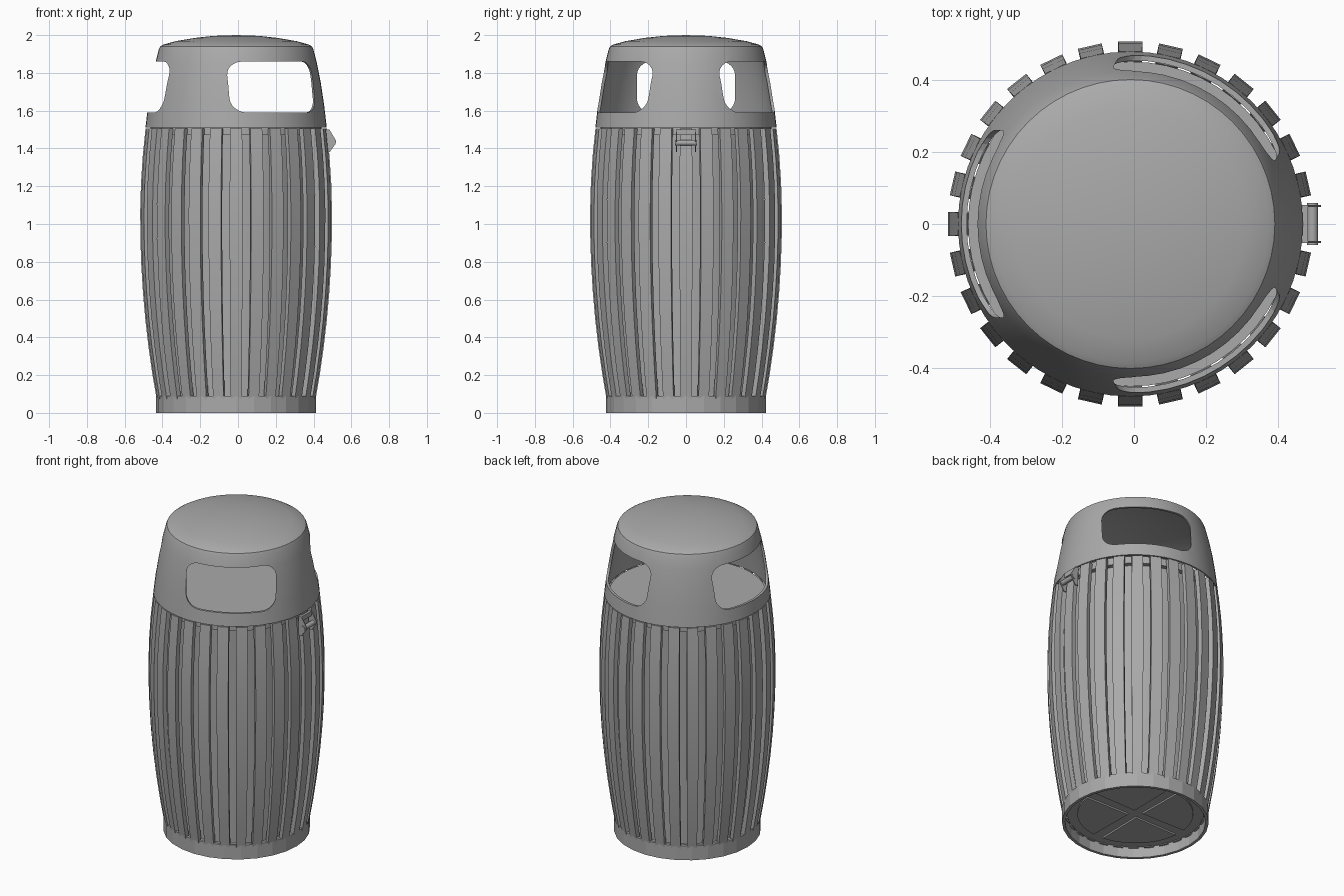
import bpy, bmesh
from math import sin, cos, pi, radians
from mathutils import Matrix, Vector

if "Cube" in bpy.data.objects:
    bpy.data.objects.remove(bpy.data.objects["Cube"])

CX = -0.01          # barrel axis, shifted to balance the latch
SLATS = 28

grey = bpy.data.materials.new("metal_grey")
grey.use_nodes = True
COLOUR = (0.4, 0.4, 0.4, 1)
grey.diffuse_color = COLOUR
grey.node_tree.nodes["Principled BSDF"].inputs["Base Color"].default_value = COLOUR


def finish(name, bm, angle=30, x=CX):
    bmesh.ops.remove_doubles(bm, verts=bm.verts, dist=1e-5)
    bmesh.ops.recalc_face_normals(bm, faces=bm.faces)
    mesh = bpy.data.meshes.new(name)
    bm.to_mesh(mesh)
    bm.free()
    mesh.materials.append(grey)
    ob = bpy.data.objects.new(name, mesh)
    bpy.context.collection.objects.link(ob)
    ob.location.x = x
    smooth(ob, angle)
    return ob


def smooth(ob, angle):
    bpy.ops.object.select_all(action='DESELECT')
    ob.select_set(True)
    bpy.context.view_layer.objects.active = ob
    if angle:
        bpy.ops.object.shade_smooth_by_angle(angle=radians(angle))


def lathe(name, profile, steps=56, closed=False, angle=30):
    """Turn (radius, height) points around the upright axis."""
    bm = bmesh.new()
    vs = [bm.verts.new((r, 0, z)) for r, z in profile]
    pairs = list(zip(vs, vs[1:])) + ([(vs[-1], vs[0])] if closed else [])
    edges = [bm.edges.new(p) for p in pairs]
    bmesh.ops.spin(bm, geom=vs + edges, cent=(0, 0, 0), axis=(0, 0, 1),
                   angle=2 * pi, steps=steps)
    return finish(name, bm, angle)


def prism(bm, outline, offset):
    """Extrude a flat outline by an offset into a closed solid."""
    a = [bm.verts.new(p) for p in outline]
    b = [bm.verts.new(Vector(p) + Vector(offset)) for p in outline]
    bm.faces.new(a)
    bm.faces.new(b[::-1])
    for i in range(len(a)):
        j = (i + 1) % len(a)
        bm.faces.new((a[i], b[i], b[j], a[j]))
    return a + b


# Domed lid shell
lid = lathe("lid", [(0, 2.0), (0.12, 1.996), (0.22, 1.985), (0.32, 1.968), (0.385, 1.95),
                    (0.402, 1.94), (0.409, 1.925), (0.428, 1.85), (0.448, 1.75),
                    (0.466, 1.63), (0.48, 1.51), (0.465, 1.51), (0.451, 1.63),
                    (0.433, 1.75), (0.413, 1.85), (0.394, 1.925), (0.3, 1.955), (0, 1.985)])

# Three rounded deposit openings cut through the lid wall
bm = bmesh.new()
HALF, LOW, HIGH, R = 0.26, 1.59, 1.86, 0.075
for k in range(3):
    outline = []
    for corner, (sy, cz) in enumerate(((1, HIGH - R), (-1, HIGH - R), (-1, LOW + R), (1, LOW + R))):
        for i in range(7):
            a = corner * pi / 2 + i * pi / 12
            outline.append((0.25, sy * (HALF - R) + R * cos(a), cz + R * sin(a)))
    vs = prism(bm, outline, (0.4, 0, 0))
    bmesh.ops.rotate(bm, verts=vs, matrix=Matrix.Rotation(radians(60 + 120 * k), 3, 'Z'))
cutter = finish("opening_cutter", bm, 0)
cutter.hide_render = True
mod = lid.modifiers.new("openings", 'BOOLEAN')
mod.operation = 'DIFFERENCE'
mod.solver = 'EXACT'
mod.object = cutter
smooth(lid, 0)
bpy.ops.object.modifier_apply(modifier=mod.name)
bpy.data.objects.remove(cutter)
smooth(lid, 30)

# Inner container with rim and flat cap
lathe("liner", [(0, 0.085), (0.38, 0.085), (0.402, 0.7), (0.422, 1.47),
                (0.452, 1.47), (0.452, 1.515), (0, 1.515)])

# Base ring and floor
lathe("base_ring", [(0.424, 0), (0.424, 0.09), (0.406, 0.09), (0.406, 0)],
      steps=SLATS, closed=True, angle=10)
lathe("floor", [(0, 0.085), (0.398, 0.085), (0.398, 0.065), (0, 0.065)])

# Four raised floor panels leaving a cross between them
bm = bmesh.new()
GAP, RAD = 0.03, 0.335
for k in range(4):
    outline = [(GAP, GAP, 0.055)]
    for i in range(11):
        a = radians(6 + 78 * i / 10)
        outline.append((RAD * cos(a), RAD * sin(a), 0.055))
    vs = prism(bm, outline, (0, 0, 0.012))
    bmesh.ops.rotate(bm, verts=vs, matrix=Matrix.Rotation(k * pi / 2, 3, 'Z'))
finish("floor_panels", bm, 0)


# Bowed slats around the barrel
def bow(z):
    """Outer radius of the barrel at a height."""
    t = z - 1.03
    return 0.508 - (0.095 if t < 0 else 0.125) * t * t


bm = bmesh.new()
ROWS, Z0, Z1 = 10, 0.06, 1.505
for k in range(SLATS):
    turn = Matrix.Rotation(2 * pi * k / SLATS, 3, 'Z')
    rows = []
    for i in range(ROWS + 1):
        z = Z0 + (Z1 - Z0) * i / ROWS
        r = bow(z)
        w = 0.034 * r / 0.508
        rows.append([bm.verts.new(turn @ Vector(p)) for p in
                     ((r, -w, z), (r, w, z), (r - 0.027, w, z), (r - 0.027, -w, z))])
    for lower, upper in zip(rows, rows[1:]):
        for i in range(4):
            j = (i + 1) % 4
            bm.faces.new((lower[i], lower[j], upper[j], upper[i]))
    bm.faces.new(rows[0][::-1])
    bm.faces.new(rows[-1])
finish("slats", bm)

# Latch: two side plates, a pin and a backing bar
bm = bmesh.new()
for y in (-0.053, 0.047):
    prism(bm, [(0.465, y, 1.5), (0.484, y, 1.5), (0.52, y, 1.44), (0.517, y, 1.425),
               (0.485, y, 1.38), (0.465, y, 1.38)], (0, 0.006, 0))
finish("latch_plates", bm, 0, 0)

bm = bmesh.new()
bmesh.ops.create_cone(bm, cap_ends=True, segments=16, radius1=0.015, radius2=0.015, depth=0.116,
                      matrix=Matrix.Translation((0.497, 0, 1.43)) @ Matrix.Rotation(pi / 2, 4, 'X'))
finish("latch_pin", bm, 30, 0)

bm = bmesh.new()
bmesh.ops.create_cube(bm, size=1, matrix=Matrix.Translation((0.473, 0, 1.485))
                      @ Matrix.Diagonal((0.022, 0.1, 0.03, 1)))
finish("latch_bar", bm, 0, 0)
